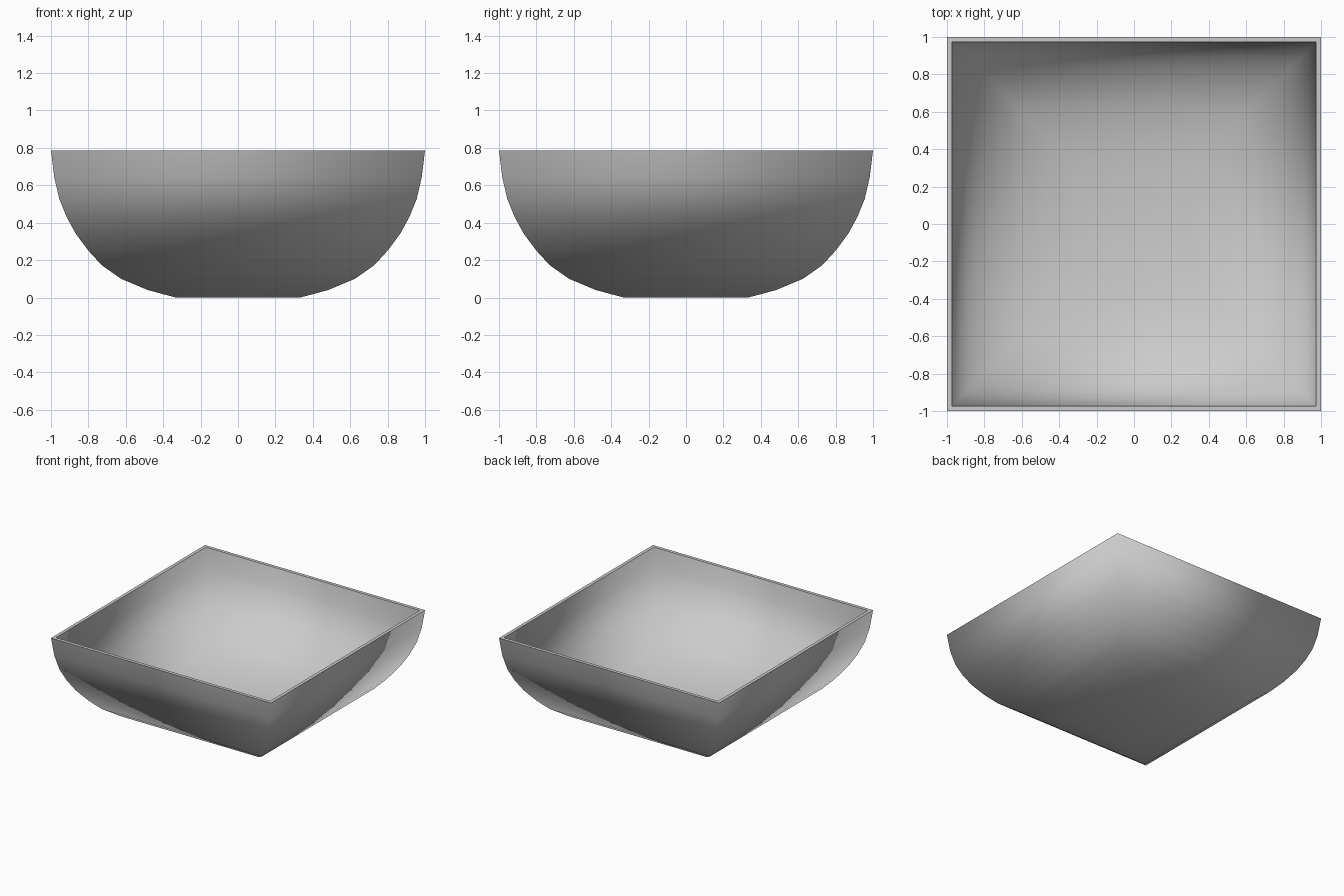
import bpy, bmesh
from mathutils import Vector

if "Cube" in bpy.data.objects:
    bpy.data.objects.remove(bpy.data.objects["Cube"])

WALL = 0.027
# half-width / height profile of the outer wall, bottom to rim
outer = [(0.333, 0), (0.482, 0.04), (0.625, 0.10), (0.728, 0.172), (0.80, 0.25),
         (0.868, 0.342), (0.916, 0.43), (0.955, 0.525), (0.982, 0.64), (1.0, 0.787)]


def offset_inward(profile, d):
    """Parallel profile on the inside of the wall."""
    result = []
    for i, p in enumerate(profile):
        if i == len(profile) - 1:
            result.append((p[0] - d, p[1]))
            continue
        prev = profile[i - 1] if i else (0, 0)
        nxt = profile[i + 1]
        t = (Vector(nxt) - Vector(p)).normalized() + (Vector(p) - Vector(prev)).normalized()
        t.normalize()
        result.append((p[0] - t.y * d, p[1] + t.x * d))
    return result


def square_ring(bm, r, z):
    return [bm.verts.new((sx * r, sy * r, z)) for sx, sy in ((-1, -1), (1, -1), (1, 1), (-1, 1))]


bm = bmesh.new()
# square rings: up the outside, over the rim, down the inside
path = outer + offset_inward(outer, WALL)[::-1]
rings = [square_ring(bm, r, z) for r, z in path]
for a, b in zip(rings, rings[1:]):
    for i in range(4):
        j = (i + 1) % 4
        bm.faces.new((a[i], a[j], b[j], b[i]))
# underside and inner floor
bm.faces.new(rings[0][::-1])
bm.faces.new(rings[-1])
bmesh.ops.recalc_face_normals(bm, faces=bm.faces[:])

# smooth walls with crisp rim edges
for f in bm.faces:
    f.smooth = True
n = len(outer)
for ring in (rings[n - 1], rings[n]):
    for i in range(4):
        bm.edges.get((ring[i], ring[(i + 1) % 4])).smooth = False

mesh = bpy.data.meshes.new("square_bowl")
bm.to_mesh(mesh)
bm.free()
bowl = bpy.data.objects.new("square_bowl", mesh)
bpy.context.collection.objects.link(bowl)
